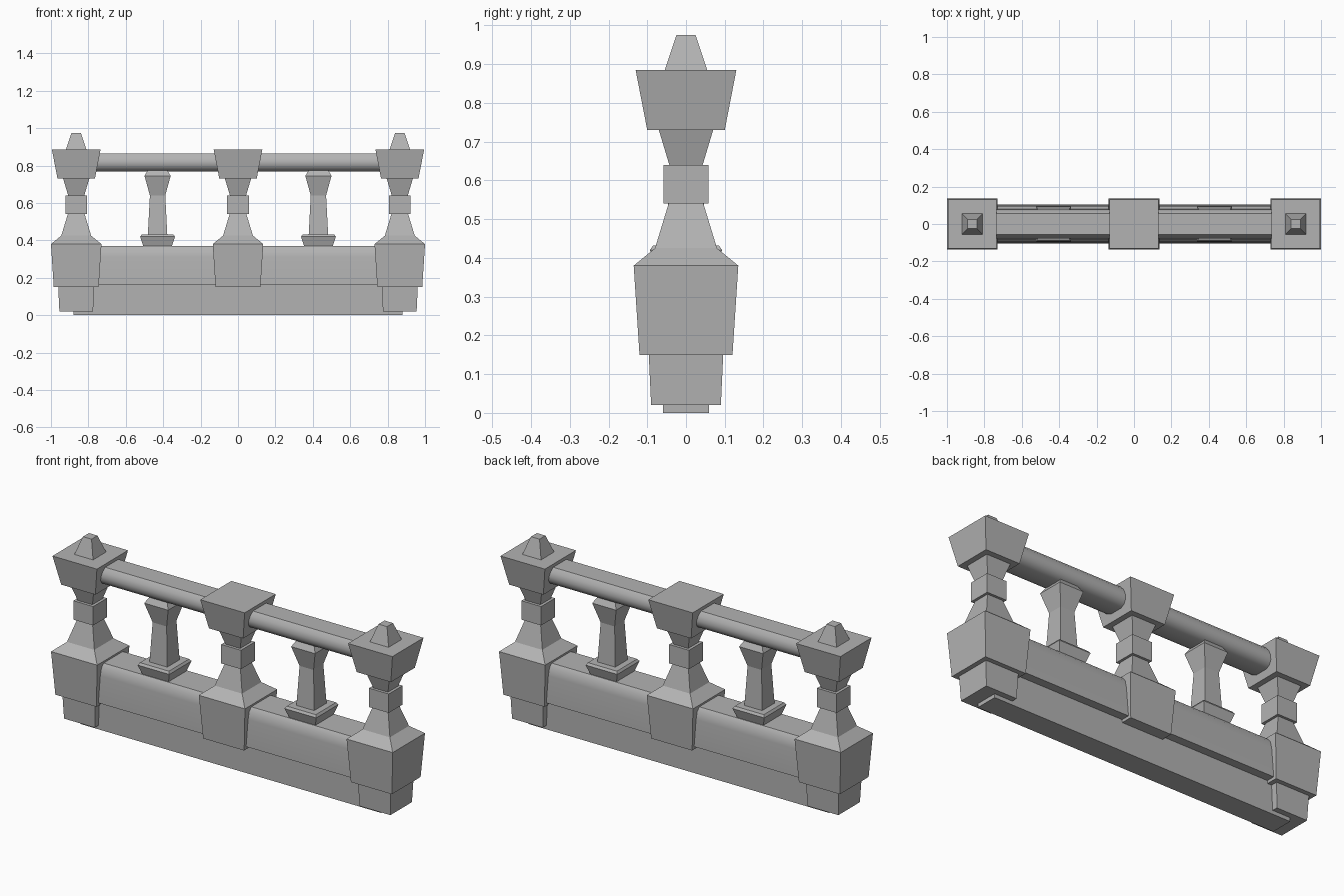
import bpy
import bmesh
import math

if "Cube" in bpy.data.objects:
    bpy.data.objects.remove(bpy.data.objects["Cube"], do_unlink=True)

stone = bpy.data.materials.new("grey stone")
stone.use_nodes = True
stone.diffuse_color = (0.45, 0.45, 0.45, 1)
stone.node_tree.nodes["Principled BSDF"].inputs["Base Color"].default_value = (0.45, 0.45, 0.45, 1)


def loft(name, rings, smooth=False):
    """Join closed rings of points into a capped solid."""
    bm = bmesh.new()
    loops = [[bm.verts.new(p) for p in ring] for ring in rings]
    for a, b in zip(loops, loops[1:]):
        for i in range(len(a)):
            j = (i + 1) % len(a)
            bm.faces.new((a[i], a[j], b[j], b[i]))
    bm.faces.new(loops[0])
    bm.faces.new(loops[-1])
    bmesh.ops.recalc_face_normals(bm, faces=bm.faces)
    mesh = bpy.data.meshes.new(name)
    bm.to_mesh(mesh)
    bm.free()
    mesh.materials.append(stone)
    obj = bpy.data.objects.new(name, mesh)
    bpy.context.collection.objects.link(obj)
    if smooth:
        bpy.ops.object.select_all(action='DESELECT')
        obj.select_set(True)
        bpy.context.view_layer.objects.active = obj
        bpy.ops.object.shade_smooth_by_angle(angle=math.radians(35))
    return obj


def square_stack(name, x, profile):
    """Square column from (half width, height) pairs."""
    corners = ((-1, -1), (1, -1), (1, 1), (-1, 1))
    return loft(name, [[(x + sx * r, sy * r, z) for sx, sy in corners] for r, z in profile])


def beam(name, x0, x1, half, smooth=False):
    """Beam along x with a mirrored (half depth, height) section."""
    section = half + [(-y, z) for y, z in reversed(half)]
    return loft(name, [[(x, y, z) for y, z in section] for x in (x0, x1)], smooth)


POST = 0.865
post_parts = {
    "body": [(0.12, 0.15), (0.135, 0.38), (0.08, 0.425), (0.045, 0.54)],
    "collar": [(0.058, 0.54), (0.058, 0.64)],
    "neck": [(0.043, 0.64), (0.07, 0.73)],
    "cap": [(0.10, 0.73), (0.13, 0.885)],
}
end_parts = {
    "foot": [(0.09, 0.02), (0.096, 0.15)],
    "finial": [(0.055, 0.885), (0.025, 0.975)],
}

# Three posts, the outer two with a foot and a finial
for side, x in (("right", -POST), ("middle", 0), ("left", POST)):
    parts = post_parts if x == 0 else {**post_parts, **end_parts}
    for part, profile in parts.items():
        square_stack(f"{side}_post_{part}", x, profile)

# Plinth under the whole run
beam("plinth", -0.88, 0.88, [(0.06, 0), (0.06, 0.17)])

for side, s in (("right", -1), ("left", 1)):
    # Low wall and handrail between the posts
    beam(f"{side}_wall", 0, s * POST, [(0.105, 0.165), (0.102, 0.31), (0.096, 0.35), (0.08, 0.37)], True)
    beam(f"{side}_handrail", 0, s * POST,
         [(0.035, 0.768), (0.06, 0.778), (0.075, 0.798), (0.078, 0.82), (0.072, 0.845), (0.055, 0.865)], True)
    # Baluster in the middle of each bay
    square_stack(f"{side}_baluster_base", s * 0.43, [(0.073, 0.36), (0.093, 0.42), (0.085, 0.432)])
    square_stack(f"{side}_baluster_shaft", s * 0.43, [(0.052, 0.43), (0.041, 0.64), (0.07, 0.745), (0.052, 0.775)])
